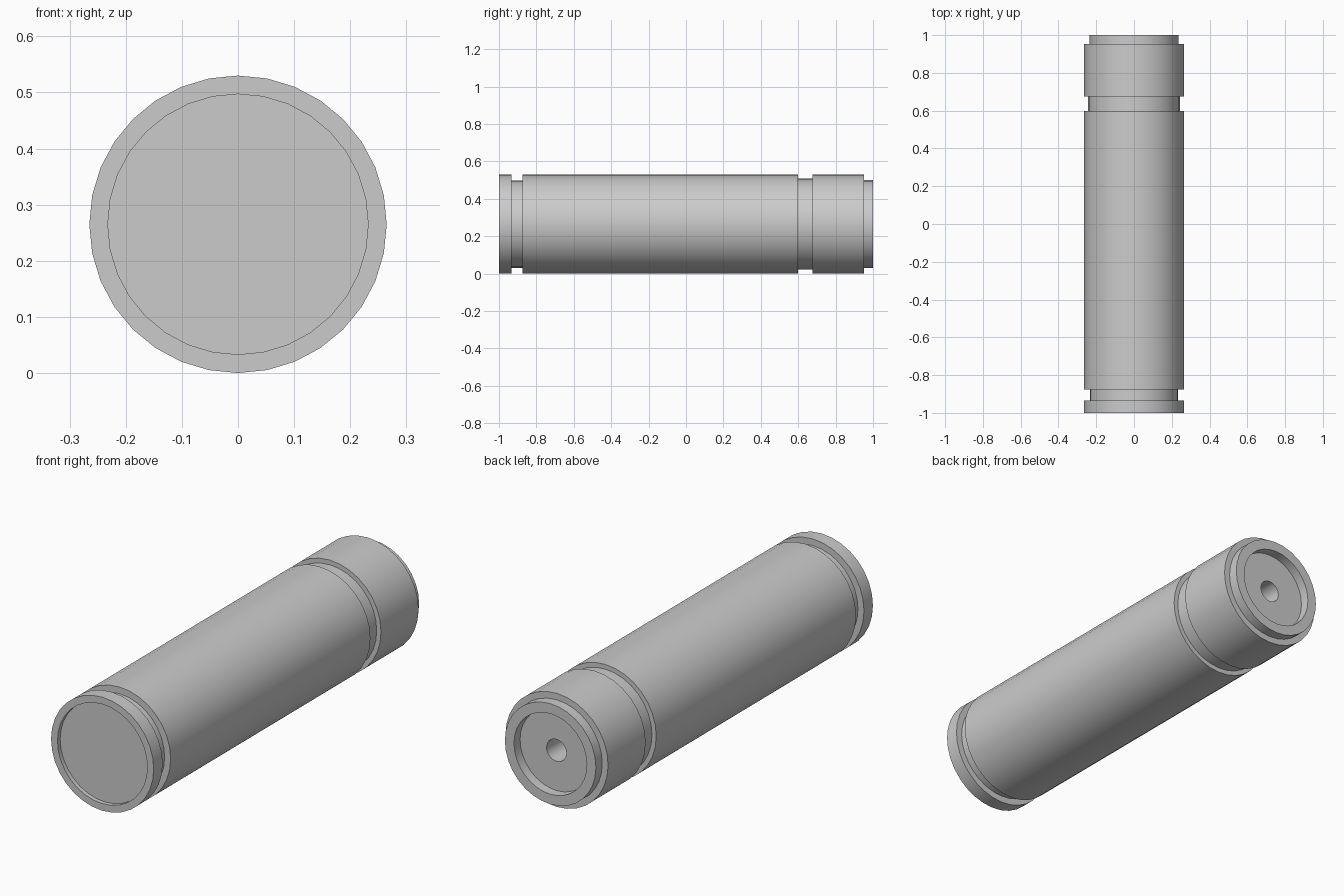
import bpy
import bmesh
from math import cos, sin, tau, radians

cube = bpy.data.objects.get("Cube")
if cube:
    bpy.data.objects.remove(cube, do_unlink=True)

SIDES = 32
RADIUS = 0.265

# Single plain grey
grey = bpy.data.materials.new("plain grey")
grey.use_nodes = True
colour = (0.6, 0.6, 0.6, 1)
grey.diffuse_color = colour
grey.node_tree.nodes["Principled BSDF"].inputs["Base Color"].default_value = colour


def turned_part(name, profile):
    """Revolve (radius, y) points about the long axis and cap both ends."""
    bm = bmesh.new()
    rings = []
    for r, y in profile:
        rings.append([bm.verts.new((r * sin(tau * i / SIDES), y,
                                    RADIUS + r * cos(tau * i / SIDES)))
                      for i in range(SIDES)])
    for a, b in zip(rings, rings[1:]):
        for i in range(SIDES):
            j = (i + 1) % SIDES
            bm.faces.new((a[i], a[j], b[j], b[i]))
    bm.faces.new(rings[0])
    bm.faces.new(rings[-1])
    bmesh.ops.recalc_face_normals(bm, faces=bm.faces)
    mesh = bpy.data.meshes.new(name)
    bm.to_mesh(mesh)
    bm.free()
    mesh.materials.append(grey)
    obj = bpy.data.objects.new(name, mesh)
    bpy.context.collection.objects.link(obj)
    bpy.ops.object.select_all(action='DESELECT')
    obj.select_set(True)
    bpy.context.view_layer.objects.active = obj
    bpy.ops.object.shade_smooth_by_angle(angle=radians(30))
    return obj


# Profile runs from the shallow front recess, along the outside, into the rear bore
front_recess = [(0.232, -0.98), (0.232, -1)]
front_flange = [(RADIUS, -1), (RADIUS, -0.934)]
front_groove = [(0.234, -0.934), (0.234, -0.875)]
main_barrel = [(RADIUS, -0.875), (RADIUS, 0.598)]
rear_groove = [(0.243, 0.598), (0.243, 0.676)]
rear_collar = [(RADIUS, 0.676), (RADIUS, 0.953)]
rear_lip = [(0.235, 0.953), (0.235, 1)]
rear_recess = [(0.188, 1), (0.188, 0.955)]
rear_bore = [(0.051, 0.955), (0.051, 0.75)]

turned_part("cylinder_body", front_recess + front_flange + front_groove
            + main_barrel + rear_groove + rear_collar + rear_lip
            + rear_recess + rear_bore)
